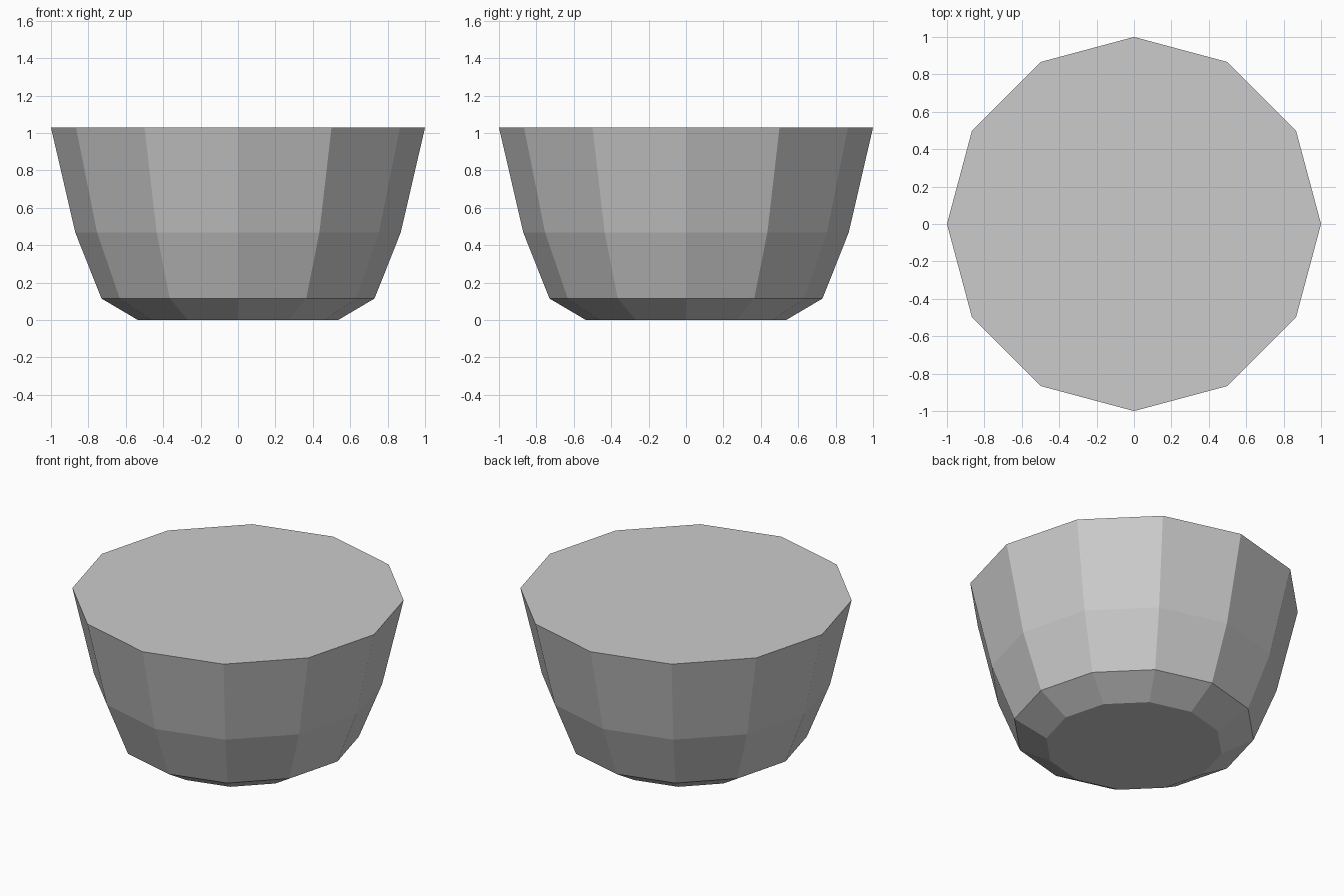
import bpy, bmesh
from math import cos, sin, pi

if "Cube" in bpy.data.objects:
    bpy.data.objects.remove(bpy.data.objects["Cube"])

SIDES = 12
# (radius, height) from base to rim
PROFILE = [(0.535, 0.0), (0.73, 0.115), (0.87, 0.468), (1.0, 1.03)]

bm = bmesh.new()

# Stacked twelve-sided rings
rings = [[bm.verts.new((r * cos(2 * pi * i / SIDES), r * sin(2 * pi * i / SIDES), z))
          for i in range(SIDES)] for r, z in PROFILE]

# Side walls
for low, high in zip(rings, rings[1:]):
    for i in range(SIDES):
        j = (i + 1) % SIDES
        bm.faces.new((low[i], low[j], high[j], high[i]))

# Flat base and flat closed top
bm.faces.new(rings[0][::-1])
bm.faces.new(rings[-1])

mesh = bpy.data.meshes.new("bowl_body")
bm.to_mesh(mesh)
bm.free()
bpy.context.collection.objects.link(bpy.data.objects.new("bowl_body", mesh))
